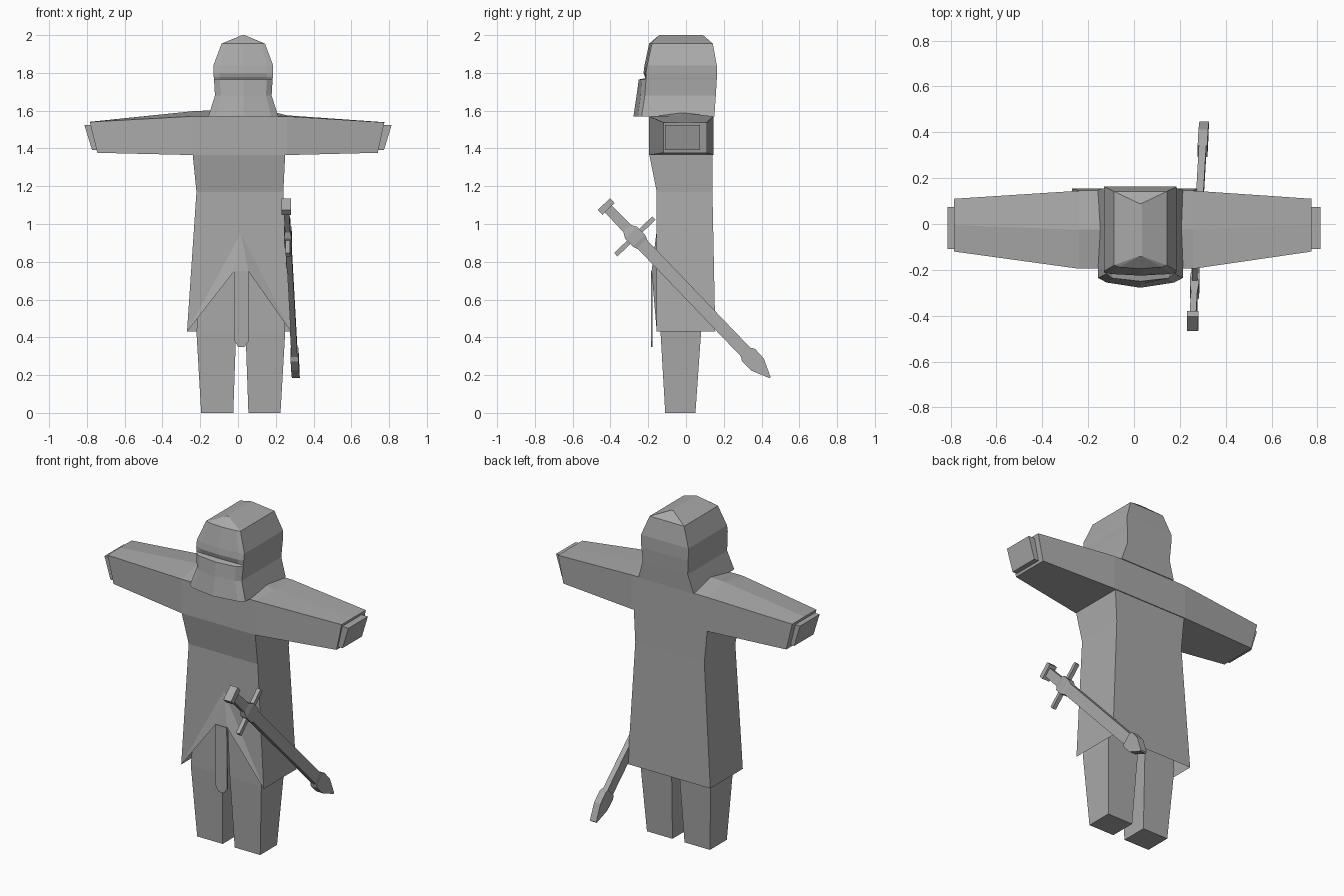
import bpy, bmesh
from mathutils import Vector

if "Cube" in bpy.data.objects:
    bpy.data.objects.remove(bpy.data.objects["Cube"], do_unlink=True)

grey = bpy.data.materials.new("plain grey")
grey.use_nodes = True
grey.diffuse_color = (0.4, 0.4, 0.4, 1)
grey.node_tree.nodes["Principled BSDF"].inputs["Base Color"].default_value = (0.4, 0.4, 0.4, 1)

MID = 0.015  # body centre line


def build(name, points, faces):
    mesh = bpy.data.meshes.new(name)
    mesh.from_pydata([tuple(p) for p in points], [], faces)
    bm = bmesh.new()
    bm.from_mesh(mesh)
    bmesh.ops.recalc_face_normals(bm, faces=bm.faces)
    bm.to_mesh(mesh)
    bm.free()
    mesh.materials.append(grey)
    obj = bpy.data.objects.new(name, mesh)
    bpy.context.scene.collection.objects.link(obj)
    return obj


def loft(name, rings, caps=True):
    """Join equal-sized rings of points with quads."""
    n = len(rings[0])
    points = [p for ring in rings for p in ring]
    faces = [(r * n + i, r * n + (i + 1) % n, (r + 1) * n + (i + 1) % n, (r + 1) * n + i)
             for r in range(len(rings) - 1) for i in range(n)]
    if caps:
        faces += [tuple(range(n)), tuple(range(len(points) - n, len(points)))]
    return build(name, points, faces)


def rect(x0, x1, y0, y1, z):
    return [(x0, y0, z), (x1, y0, z), (x1, y1, z), (x0, y1, z)]


# Legs, mirrored about the centre line
for side, name in ((1, "left_leg"), (-1, "right_leg")):
    def leg_ring(inner, outer, y0, y1, z):
        return rect(MID + side * inner, MID + side * outer, y0, y1, z)
    loft(name, [leg_ring(0.04, 0.21, -0.11, 0.05, 0),
                leg_ring(0.025, 0.235, -0.135, 0.08, 0.43),
                leg_ring(0.01, 0.2, -0.14, 0.09, 0.8)])

# Chest between waist and shoulders
loft("chest", [rect(-0.22, 0.24, -0.155, 0.14, 1.17),
               rect(-0.24, 0.25, -0.195, 0.14, 1.37)], caps=False)

# Skirt of the tunic with a folded split at the front
skirt_points = rect(-0.22, 0.24, -0.155, 0.14, 1.17) + rect(-0.27, 0.28, -0.155, 0.155, 0.43)
skirt_points += [(MID, -0.157, 0.95), (-0.02, -0.182, 0.75), (0.055, -0.182, 0.75)]
build("tunic_skirt", skirt_points,
      [(1, 2, 6, 5), (2, 3, 7, 6), (3, 0, 4, 7), (0, 1, 8),
       (0, 8, 4), (1, 5, 8), (8, 9, 4), (8, 5, 10), (8, 10, 9)])

# Hanging belt end in the split
flap = [(-0.02, 0.75), (0.055, 0.75), (0.057, 0.38), (0.035, 0.35), (0, 0.35), (-0.018, 0.38)]
loft("belt_end", [[(x, y, z) for x, z in flap] for y in (-0.186, -0.178)])


# Shoulders and sleeves as one body running from cuff to cuff
def sleeve_ring(x, slant, y0, y1, z0, z1, ridge):
    return [(x - slant, y0, z0), (x, y0, z1), (x, (y0 + y1) / 2, ridge),
            (x, y1, z1), (x - slant, y1, z0)]


loft("shoulders_and_sleeves", [
    sleeve_ring(-0.785, -0.04, -0.12, 0.11, 1.377, 1.54, 1.541),
    sleeve_ring(-0.24, 0, -0.195, 0.145, 1.365, 1.57, 1.597),
    sleeve_ring(-0.14, 0, -0.195, 0.145, 1.365, 1.57, 1.602),
    sleeve_ring(0.2, 0, -0.195, 0.145, 1.365, 1.57, 1.59),
    sleeve_ring(0.26, 0, -0.195, 0.145, 1.365, 1.57, 1.575),
    sleeve_ring(0.775, 0.035, -0.12, 0.11, 1.377, 1.538, 1.539)])

# Hands poking out of the cuffs
for side, name in ((1, "left_hand"), (-1, "right_hand")):
    loft(name, [[(side * (x - 0.04), -0.11, 1.392), (side * x, -0.11, 1.523),
                 (side * x, 0.075, 1.523), (side * (x - 0.04), 0.075, 1.392)]
                for x in (0.74, 0.813)])

# Helmet: (height, half width, back y, front corner y, front centre y, slit edge y)
HEAD = 0.028
helmet_rows = [(1.57, 0.185, 0.15, -0.235, -0.278, -0.255),
               (1.68, 0.15, 0.158, -0.218, -0.262, -0.24),
               (1.765, 0.155, 0.163, -0.212, -0.25, -0.236),
               (1.772, 0.156, 0.163, -0.212, -0.215, -0.212),
               (1.80, 0.158, 0.163, -0.212, -0.225, -0.218),
               (1.84, 0.158, 0.163, -0.205, -0.22, -0.212),
               (1.955, 0.115, 0.142, -0.18, -0.195, -0.188),
               (2.0, 0.006, 0.09, -0.14, -0.142, -0.141)]
loft("helmet", [[(HEAD - w, b, z), (HEAD - w, c, z), (HEAD - 0.8 * w, s, z),
                 (HEAD, f, z), (HEAD + 0.8 * w, s, z), (HEAD + w, c, z), (HEAD + w, b, z)]
                for z, w, b, c, f, s in helmet_rows])

# Sheathed sword, hung diagonally at the left hip
START = Vector((0.255, -0.435, 1.105))
ALONG = Vector((0.04, 0.69, -0.72))
ACROSS = Vector((0, 0.72, 0.69))
THICK = Vector((1, 0, 0))


def sword_part(name, stations):
    """Box loft through (distance, half width, half thickness) stations."""
    loft(name, [[START + ALONG * t + ACROSS * w * a + THICK * h * b
                 for a, b in ((-1, -1), (1, -1), (1, 1), (-1, 1))]
                for t, w, h in stations])


sword_part("sword_pommel", [(0, 0.045, 0.025), (0.035, 0.045, 0.025)])
sword_part("sword_grip", [(0.035, 0.026, 0.014), (0.18, 0.028, 0.014),
                          (0.21, 0.045, 0.02), (0.27, 0.045, 0.02), (0.3, 0.034, 0.014)])
sword_part("sword_guard", [(0.225, 0.14, 0.012), (0.25, 0.14, 0.012)])
sword_part("sword_scabbard", [(0.29, 0.034, 0.016), (1.1, 0.034, 0.016)])
sword_part("scabbard_tip", [(1.09, 0.036, 0.021), (1.11, 0.048, 0.021),
                            (1.18, 0.046, 0.021), (1.275, 0.004, 0.021)])
